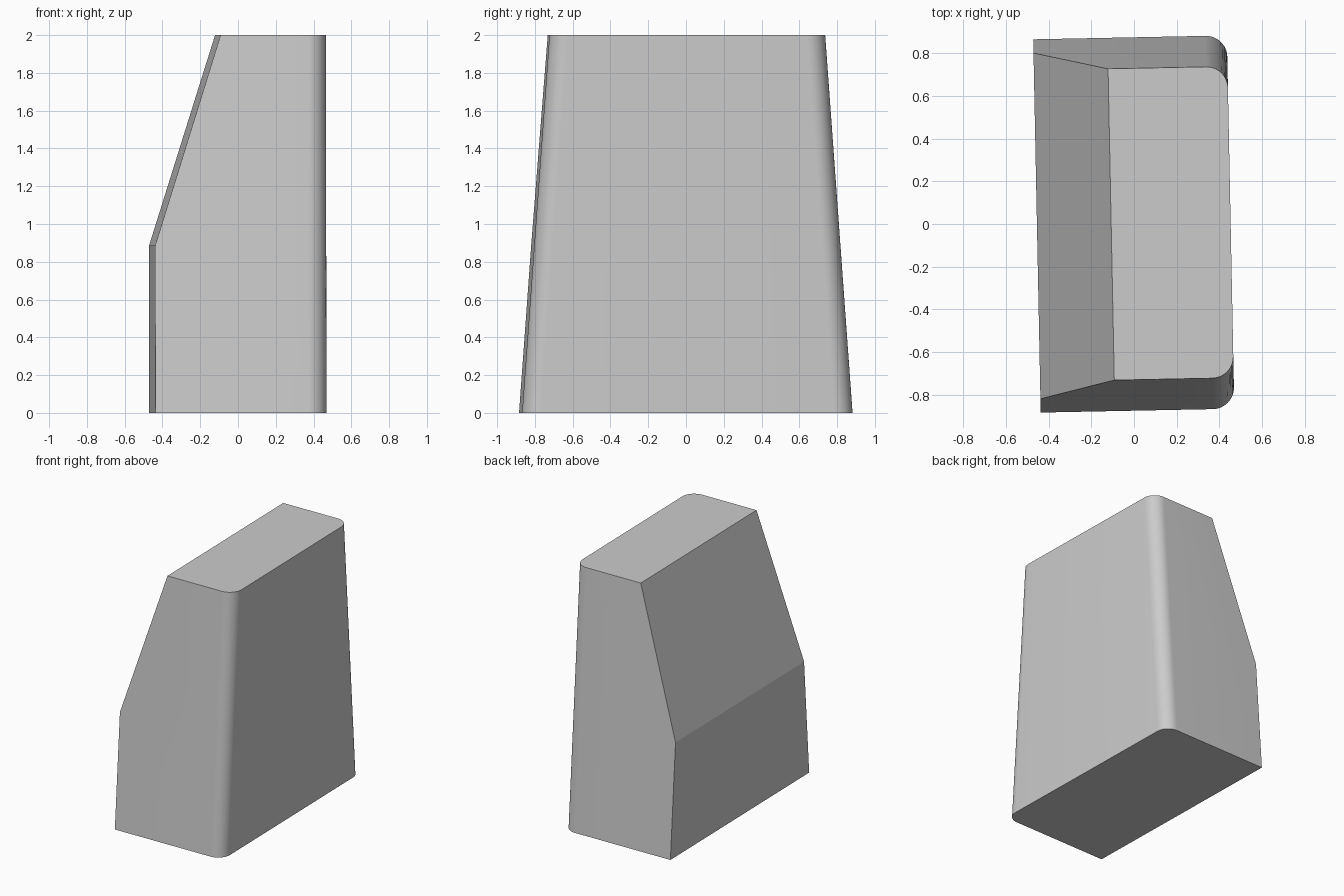
import bpy, bmesh, math
from mathutils import Matrix, Vector

if "Cube" in bpy.data.objects:
    bpy.data.objects.remove(bpy.data.objects["Cube"], do_unlink=True)

LEFT, RIGHT, HEIGHT = -0.455, 0.453, 2.0
BASE_HALF, TOP_HALF = 0.875, 0.73
RADIUS, STEPS = 0.1, 12
KNEE_Z, TOP_LEFT = 0.885, -0.107
TURN = 0.02


def outline(half):
    """Rectangle with two rounded corners on the +x side."""
    points = [(LEFT, -half)]
    for sign, start in ((-1, -90), (1, 0)):
        for i in range(STEPS + 1):
            a = math.radians(start + 90 * i / STEPS)
            points.append((RIGHT - RADIUS + RADIUS * math.cos(a),
                           sign * (half - RADIUS) + RADIUS * math.sin(a)))
    return points + [(LEFT, half)]


# Tapered block between the base and top outlines
bm = bmesh.new()
base = [bm.verts.new((x, y, 0)) for x, y in outline(BASE_HALF)]
top = [bm.verts.new((x, y, HEIGHT)) for x, y in outline(TOP_HALF)]
bm.faces.new(base[::-1])
bm.faces.new(top)
for i in range(len(base)):
    j = (i + 1) % len(base)
    bm.faces.new((base[i], base[j], top[j], top[i]))

# Sloping cut on the upper -x side
slope = Vector((KNEE_Z - HEIGHT, 0, TOP_LEFT - LEFT))
cut = bmesh.ops.bisect_plane(bm, geom=bm.verts[:] + bm.edges[:] + bm.faces[:],
                             plane_co=(LEFT, 0, KNEE_Z), plane_no=slope,
                             clear_outer=True)
bmesh.ops.holes_fill(bm, edges=[e for e in bm.edges if e.is_boundary])
bmesh.ops.recalc_face_normals(bm, faces=bm.faces[:])
bm.transform(Matrix.Rotation(TURN, 4, "Z"))

mesh = bpy.data.meshes.new("tapered_block")
bm.to_mesh(mesh)
bm.free()
block = bpy.data.objects.new("tapered_block", mesh)
bpy.context.collection.objects.link(block)

# Plain grey finish
grey = bpy.data.materials.new("light_grey")
grey.use_nodes = True
colour = (0.6, 0.6, 0.6, 1)
grey.diffuse_color = colour
for node in grey.node_tree.nodes:
    if node.type == "BSDF_PRINCIPLED":
        node.inputs["Base Color"].default_value = colour
mesh.materials.append(grey)

# Smooth corners, crisp edges
bpy.ops.object.select_all(action="DESELECT")
block.select_set(True)
bpy.context.view_layer.objects.active = block
bpy.ops.object.shade_smooth_by_angle(angle=math.radians(12))
